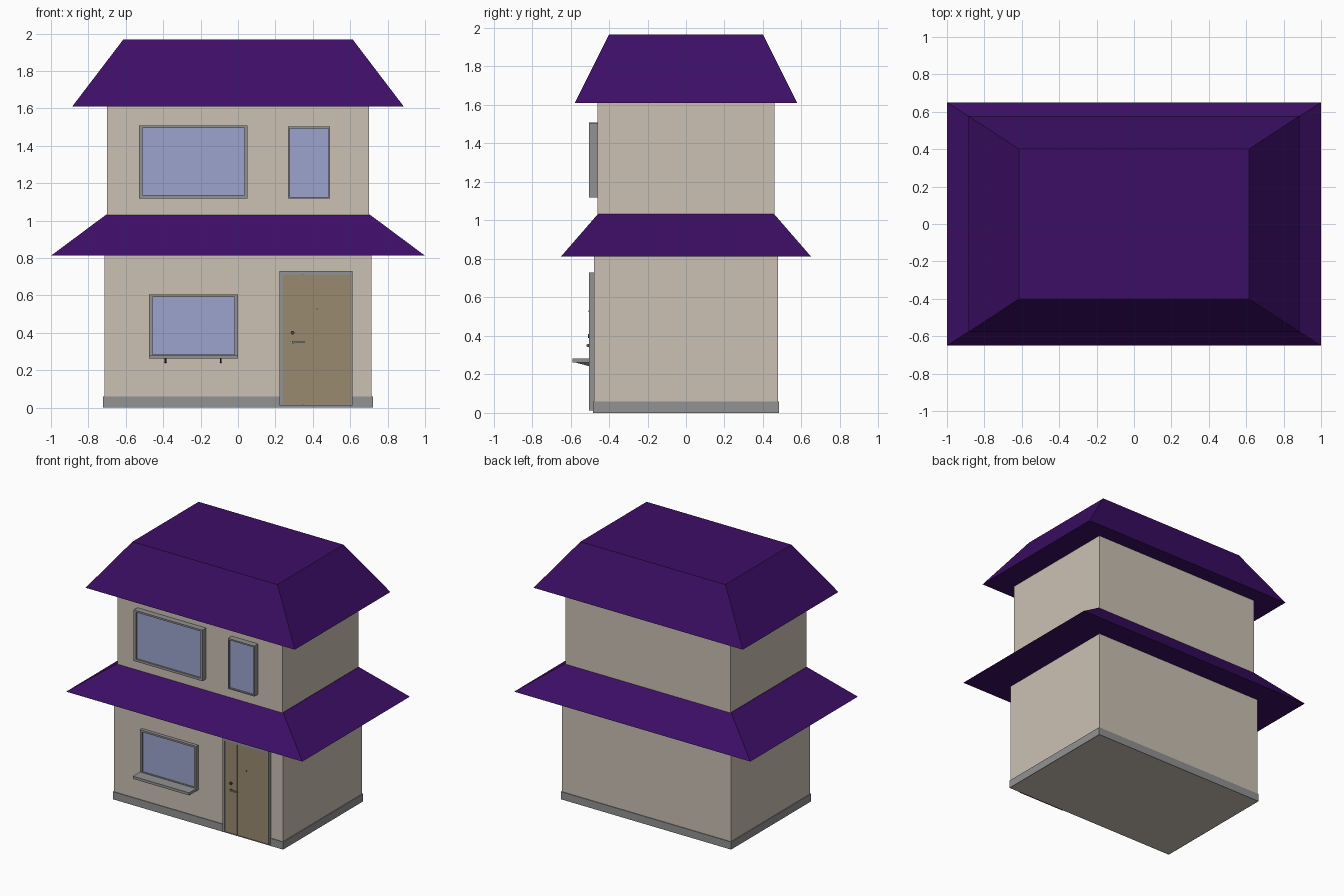
import bpy, bmesh, math

if "Cube" in bpy.data.objects:
    bpy.data.objects.remove(bpy.data.objects["Cube"])


def material(name, rgb):
    lin = [(c / 255 / 12.92 if c <= 10 else ((c / 255 + 0.055) / 1.055) ** 2.4) for c in rgb]
    m = bpy.data.materials.new(name)
    m.diffuse_color = (*lin, 1)
    m.use_nodes = True
    m.node_tree.nodes["Principled BSDF"].inputs["Base Color"].default_value = m.diffuse_color
    return m


WALL = material("beige_wall", (203, 192, 180))
ROOF = material("purple_roof", (61, 14, 102))
GREY = material("grey_trim", (146, 146, 146))
GLASS = material("blue_glass", (156, 164, 206))
DOOR = material("brown_door", (154, 138, 112))
METAL = material("dark_metal", (70, 70, 74))


def mesh_object(name, verts, faces, mat):
    mesh = bpy.data.meshes.new(name)
    mesh.from_pydata(verts, [], faces)
    bm = bmesh.new()
    bm.from_mesh(mesh)
    bmesh.ops.recalc_face_normals(bm, faces=bm.faces)
    bm.to_mesh(mesh)
    bm.free()
    mesh.materials.append(mat)
    ob = bpy.data.objects.new(name, mesh)
    bpy.context.collection.objects.link(ob)
    return ob


BOX = [(0, 1, 2, 3), (4, 5, 6, 7), (0, 1, 5, 4), (1, 2, 6, 5), (2, 3, 7, 6), (3, 0, 4, 7)]


def ring(x, y, z):
    return [(-x, -y, z), (x, -y, z), (x, y, z), (-x, y, z)]


def frustum(name, low, high, mat, faces=BOX):
    """Centred block from a lower to an upper rectangle, each (half x, half y, z)."""
    return mesh_object(name, ring(*low) + ring(*high), faces, mat)


def box(name, x0, x1, y0, y1, z0, z1, mat):
    verts = [(x, y, z) for z in (z0, z1) for x, y in ((x0, y0), (x1, y0), (x1, y1), (x0, y1))]
    return mesh_object(name, verts, BOX, mat)


def frame(name, outer, inner, y0, y1, mat):
    """Rectangular frame facing -y; rectangles are (x0, x1, z0, z1)."""
    verts = []
    for y in (y0, y1):
        for x0, x1, z0, z1 in (outer, inner):
            verts += [(x0, y, z0), (x1, y, z0), (x1, y, z1), (x0, y, z1)]
    faces = []
    for i in range(4):
        j = (i + 1) % 4
        faces += [(i, j, 4 + j, 4 + i), (8 + i, 8 + j, 12 + j, 12 + i),
                  (i, j, 8 + j, 8 + i), (4 + i, 4 + j, 12 + j, 12 + i)]
    return mesh_object(name, verts, faces, mat)


def knob(name, x, y, z, radius, depth, mat):
    bpy.ops.mesh.primitive_cylinder_add(vertices=12, radius=radius, depth=depth,
                                        location=(x, y, z), rotation=(math.pi / 2, 0, 0))
    ob = bpy.context.object
    ob.name = name
    ob.data.materials.append(mat)
    bpy.ops.object.shade_smooth_by_angle()


# Storeys and the open plinth band around the base
frustum("lower_walls", (0.715, 0.479, 0), (0.715, 0.479, 0.812), WALL)
frustum("upper_walls", (0.70, 0.46, 1.03), (0.70, 0.46, 1.61), WALL)
frame_ring = [ring(0.721, 0.484, z) for z in (0, 0.058)]
inner_ring = [ring(0.715, 0.479, z) for z in (0, 0.058)]
band = []
for i in range(4):
    j = (i + 1) % 4
    band += [(i, j, 4 + j, 4 + i), (4 + i, 4 + j, 12 + j, 12 + i), (i, j, 8 + j, 8 + i)]
mesh_object("plinth", sum(frame_ring + inner_ring, []), band, GREY)

# Skirt roof and flat-topped hip roof
frustum("lower_roof", (1.0, 0.65, 0.812), (0.703, 0.458, 1.033), ROOF)
frustum("upper_roof", (0.886, 0.578, 1.61), (0.614, 0.40, 1.967), ROOF)

# Windows: frame with recessed glass
FRONT = -0.505
for name, outer, inner, wall_y in (
        ("wide_window", (-0.53, 0.052, 1.118, 1.508), (-0.51, 0.034, 1.136, 1.495), -0.46),
        ("narrow_window", (0.268, 0.492, 1.118, 1.504), (0.279, 0.483, 1.127, 1.493), -0.46),
        ("lower_window", (-0.477, 0.0, 0.262, 0.605), (-0.458, -0.02, 0.285, 0.592), -0.479)):
    frame(name + "_frame", outer, inner, FRONT, wall_y, GREY)
    x0, x1, z0, z1 = inner
    box(name + "_glass", x0, x1, FRONT + 0.012, wall_y, z0, z1, GLASS)

# Window sill on two tapered brackets
box("sill", -0.477, 0.0, -0.59, -0.479, 0.262, 0.282, GREY)
for x in (-0.387, -0.092):
    side = [(-0.575, 0.262), (-0.479, 0.262), (-0.479, 0.238), (-0.505, 0.243)]
    mesh_object("sill_bracket", [(x + d, y, z) for d in (-0.005, 0.005) for y, z in side], BOX, METAL)

# Door: frame, narrow side panel and main leaf separated by a groove
frame("door_frame", (0.222, 0.613, 0.012, 0.73), (0.24, 0.604, 0.016, 0.71), FRONT, -0.479, GREY)
box("door_back", 0.24, 0.604, -0.492, -0.479, 0.016, 0.71, DOOR)
box("door_side_panel", 0.24, 0.343, -0.499, -0.492, 0.016, 0.71, DOOR)
box("door_leaf", 0.347, 0.604, -0.499, -0.492, 0.016, 0.71, DOOR)

# Door hardware
knob("door_lock", 0.292, -0.504, 0.40, 0.010, 0.012, METAL)
knob("handle_stem", 0.296, -0.505, 0.35, 0.007, 0.014, METAL)
box("door_handle", 0.288, 0.355, -0.516, -0.509, 0.345, 0.355, GREY)
knob("peephole", 0.423, -0.502, 0.527, 0.004, 0.008, METAL)
